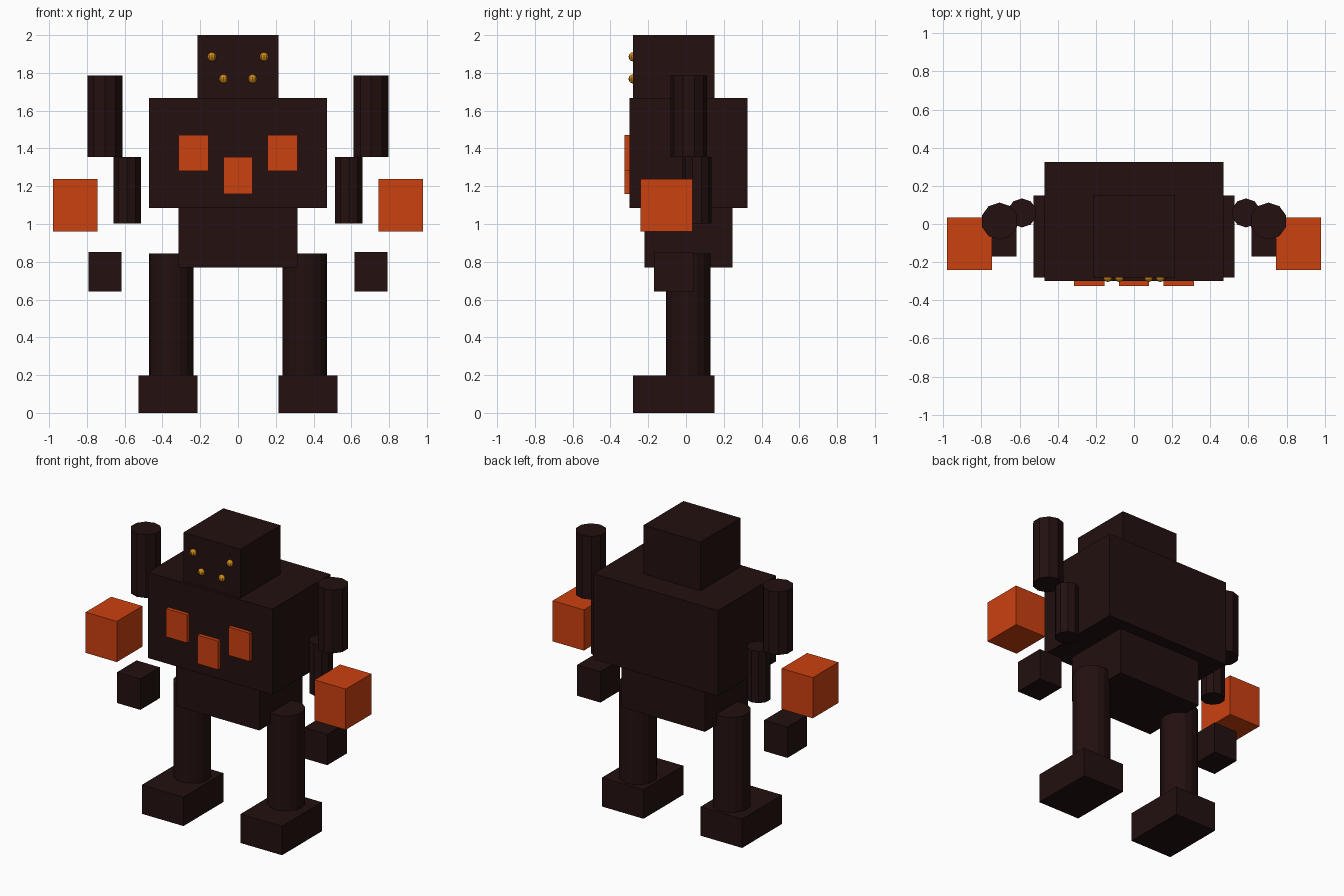
import bpy

default = bpy.data.objects.get("Cube")
if default:
    bpy.data.objects.remove(default, do_unlink=True)


def material(name, rgb):
    mat = bpy.data.materials.new(name)
    mat.use_nodes = True
    mat.diffuse_color = (*rgb, 1)
    mat.node_tree.nodes["Principled BSDF"].inputs["Base Color"].default_value = (*rgb, 1)
    return mat


dark = material("dark brown", (0.017, 0.005, 0.005))
orange = material("burnt orange", (0.6, 0.052, 0.005))
gold = material("gold", (0.6, 0.24, 0.008))


def finish(name, mat):
    obj = bpy.context.object
    obj.name = name
    obj.data.materials.append(mat)
    bpy.ops.object.transform_apply(location=False, rotation=False, scale=True)
    return obj


def box(name, x, y, z, mat=dark):
    """Box given by its (low, high) extent on each axis."""
    spans = (x, y, z)
    bpy.ops.mesh.primitive_cube_add(size=1, location=[(a + b) / 2 for a, b in spans])
    bpy.context.object.scale = [abs(b - a) for a, b in spans]
    return finish(name, mat)


def limb(name, x, y, radius, z, sides):
    """Upright faceted cylinder between two heights."""
    bpy.ops.mesh.primitive_cylinder_add(vertices=sides, radius=radius, depth=z[1] - z[0],
                                        location=(x, y, sum(z) / 2))
    return finish(name, dark)


# Body
box("head", (-0.215, 0.215), (-0.28, 0.15), (1.6, 2.0))
box("torso", (-0.47, 0.47), (-0.3, 0.325), (1.085, 1.668))
box("pelvis", (-0.315, 0.315), (-0.22, 0.245), (0.77, 1.085))

# Chest plates
box("chest_plate_center", (-0.078, 0.078), (-0.325, -0.295), (1.16, 1.355), orange)

for side, s in (("left", 1), ("right", -1)):
    box(f"chest_plate_{side}", (s * 0.155, s * 0.315), (-0.325, -0.295), (1.28, 1.472), orange)

    # Arms: separate floating segments
    limb(f"upper_arm_{side}", s * 0.705, 0.015, 0.097, (1.355, 1.785), 10)
    limb(f"forearm_{side}", s * 0.587, 0.058, 0.076, (1.002, 1.355), 10)
    box(f"gauntlet_{side}", (s * 0.745, s * 0.98), (-0.24, 0.035), (0.96, 1.237), orange)
    box(f"hand_{side}", (s * 0.617, s * 0.792), (-0.17, 0.04), (0.642, 0.852))

    # Legs
    limb(f"leg_{side}", s * 0.353, 0.013, 0.118, (0.19, 0.845), 16)
    box(f"foot_{side}", (s * 0.215, s * 0.528), (-0.28, 0.15), (0, 0.197))

    # Eyes
    for row, x, z in (("upper", 0.138, 1.885), ("lower", 0.077, 1.768)):
        bpy.ops.mesh.primitive_uv_sphere_add(segments=10, ring_count=8, radius=0.024,
                                             location=(s * x, -0.28, z))
        finish(f"eye_{row}_{side}", gold)
